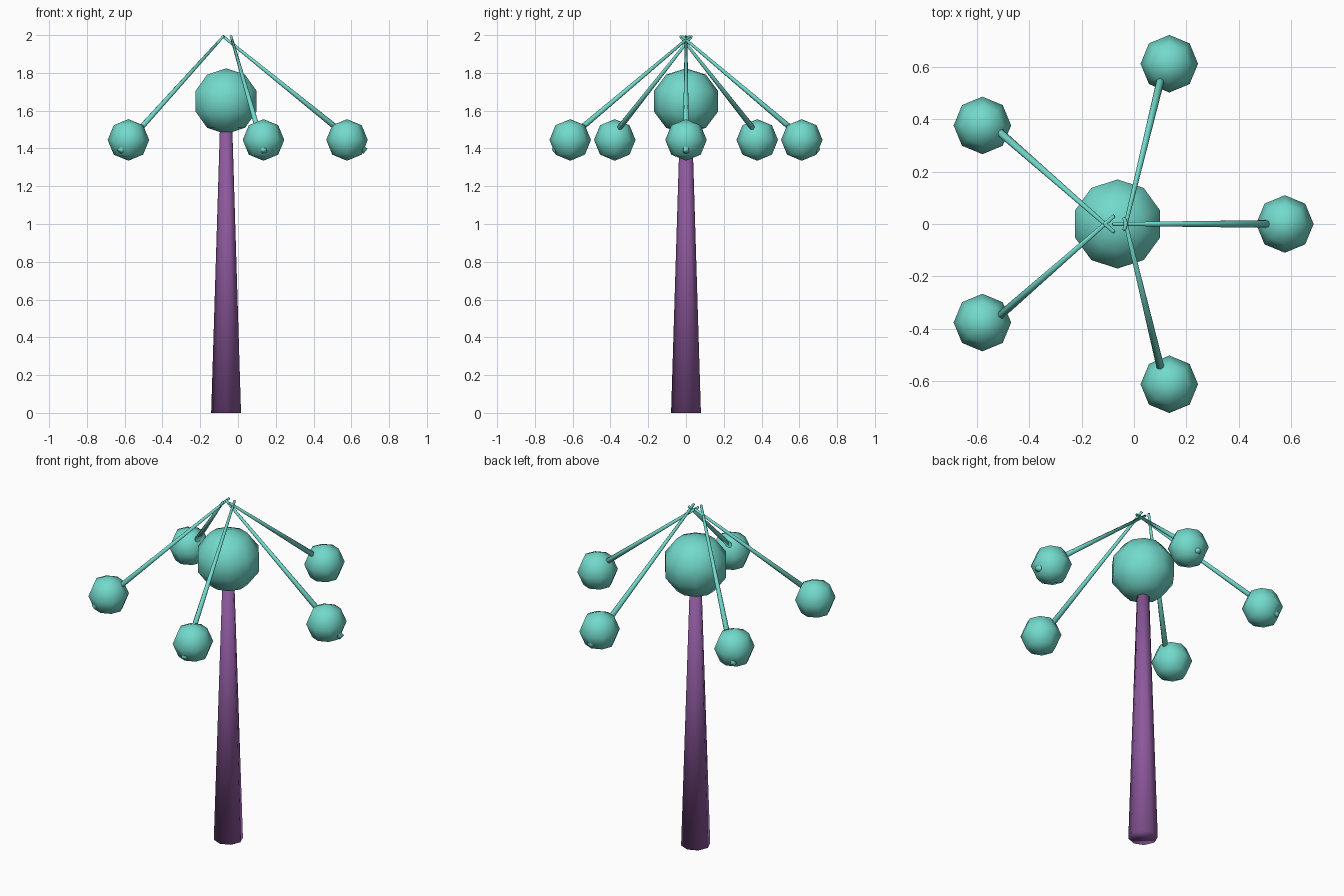
import bpy
from mathutils import Vector

cube = bpy.data.objects.get("Cube")
if cube:
    bpy.data.objects.remove(cube, do_unlink=True)


def material(name, rgb):
    mat = bpy.data.materials.new(name)
    mat.use_nodes = True
    color = (*rgb, 1.0)
    mat.diffuse_color = color
    mat.node_tree.nodes["Principled BSDF"].inputs["Base Color"].default_value = color
    return mat


teal = material("teal", (0.17, 0.70, 0.60))
purple = material("purple", (0.27, 0.10, 0.34))


def finish(name, mat):
    obj = bpy.context.object
    obj.name = name
    obj.data.materials.append(mat)
    bpy.ops.object.shade_smooth()
    return obj


def ball(name, center, radius, segments, rings):
    bpy.ops.mesh.primitive_uv_sphere_add(
        segments=segments, ring_count=rings, radius=radius, location=center)
    return finish(name, teal)


def taper(name, start, end, r_start, r_end, sides, mat):
    start, end = Vector(start), Vector(end)
    axis = end - start
    bpy.ops.mesh.primitive_cone_add(
        vertices=sides, radius1=r_start, radius2=r_end, depth=axis.length,
        location=(start + end) / 2,
        rotation=axis.to_track_quat("Z", "Y").to_euler())
    return finish(name, mat)


# Tapered trunk and the large ball on top of it
TRUNK_X = -0.063
taper("trunk", (TRUNK_X, 0, 0), (TRUNK_X, 0, 1.6), 0.079, 0.03, 8, purple)
crown = ball("crown_ball", (TRUNK_X, 0, 1.65), 0.174, 10, 5)
crown.scale = (1.03, 1.03, 1)

# Hanging arms: name, ball centre, outer arm end, arm tip (x, y)
ARMS = [
    ("left", (0.577, 0), (0.675, 0), (-0.08, 0)),
    ("back_left", (0.135, 0.613), (0.138, 0.70), (-0.037, -0.022)),
    ("back_right", (-0.58, 0.377), (-0.626, 0.45), (-0.077, -0.03)),
]


def hanging_arm(name, center, outer, tip, side):
    ball(name + "_ball", (center[0], side * center[1], 1.445), 0.11, 8, 4)
    taper(name + "_arm", (outer[0], side * outer[1], 1.385),
          (tip[0], side * tip[1], 1.994), 0.017, 0.007, 8, teal)


for name, center, outer, tip in ARMS:
    hanging_arm(name, center, outer, tip, 1)
    if center[1]:
        # Mirrored partner at the front
        hanging_arm(name.replace("back", "front"), center, outer, tip, -1)
